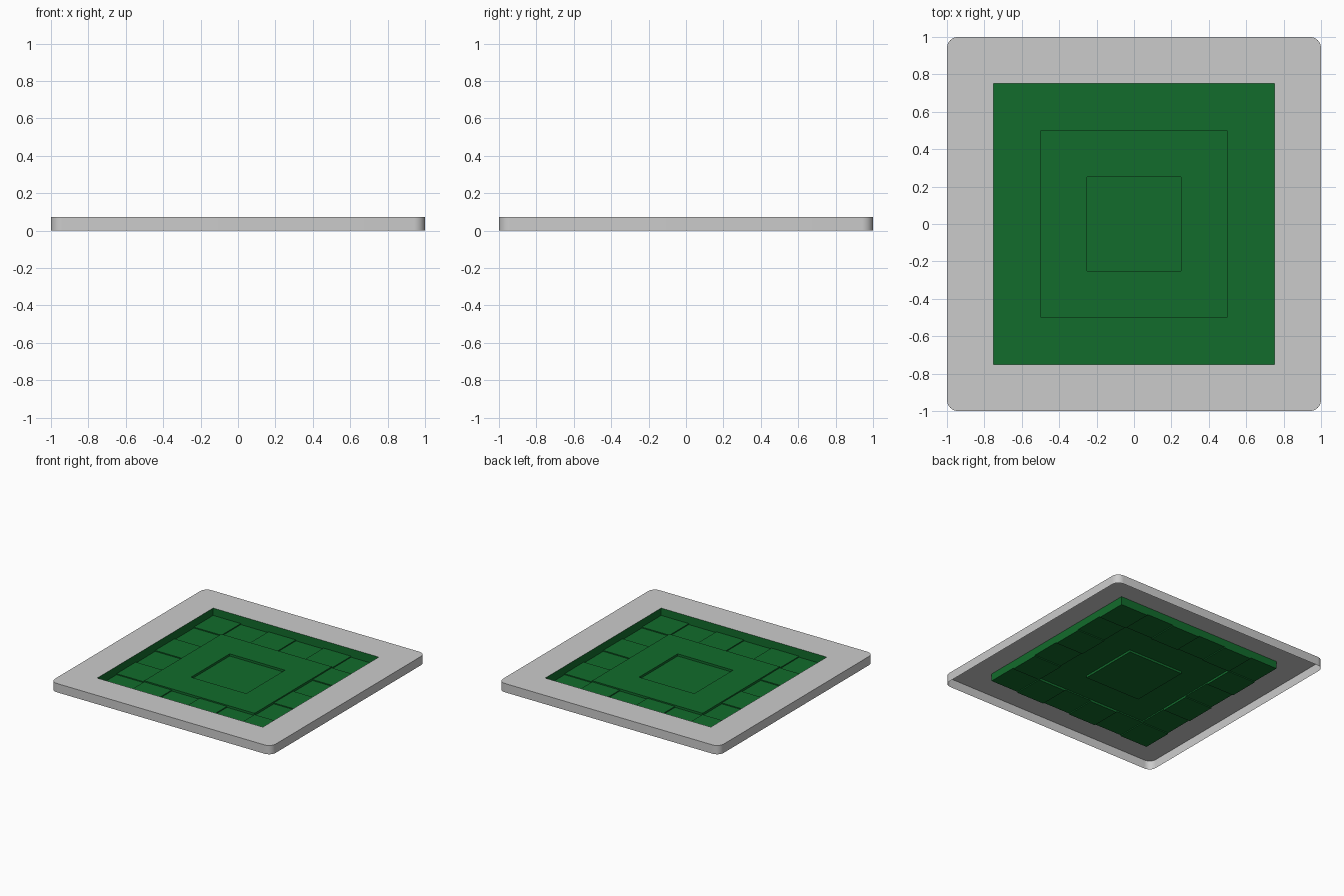
import bpy
import bmesh
from math import pi, sin, cos

if "Cube" in bpy.data.objects:
    bpy.data.objects.remove(bpy.data.objects["Cube"])

TOP = 0.072      # height of the rim
R = 0.06         # outer corner radius
SEG = 8          # segments per rounded corner
HOLE = 0.75      # half width of the recess
CELL = 0.25      # size of one floor cell
N = 6


def finish(name, bm, mat=None):
    bmesh.ops.remove_doubles(bm, verts=bm.verts, dist=1e-5)
    mesh = bpy.data.meshes.new(name)
    bm.to_mesh(mesh)
    bm.free()
    obj = bpy.data.objects.new(name, mesh)
    bpy.context.collection.objects.link(obj)
    if mat:
        mesh.materials.append(mat)
    return obj


def face(bm, pts):
    return bm.faces.new([bm.verts.new(p) for p in pts])


# Grey rim: flat top ring and thin outer skirt, open underneath
bm = bmesh.new()
outline = []
signs = [(1, 1), (-1, 1), (-1, -1), (1, -1)]
for k, (sx, sy) in enumerate(signs):
    for s in range(SEG + 1):
        a = k * pi / 2 + s / SEG * pi / 2
        outline.append((sx * (1 - R) + R * cos(a), sy * (1 - R) + R * sin(a)))
total = len(outline)
per = SEG + 1
for k in range(4):
    start = k * per + SEG // 2
    side = [outline[(start + i) % total] for i in range(per + 1)]
    for sx, sy in (signs[(k + 1) % 4], signs[k]):
        side.append((sx * HOLE, sy * HOLE))
    face(bm, [(x, y, TOP) for x, y in side])
for i in range(total):
    (x0, y0), (x1, y1) = outline[i], outline[(i + 1) % total]
    face(bm, [(x0, y0, 0), (x1, y1, 0), (x1, y1, TOP), (x0, y0, TOP)])
rim = finish("rim", bm)
bpy.context.view_layer.objects.active = rim
rim.select_set(True)
bpy.ops.object.shade_smooth_by_angle(angle=pi / 6)


# Green recessed floor: sunken centre, raised band, checkered outer cells
def height(i, j):
    if not (0 <= i < N and 0 <= j < N):
        return TOP
    if 2 <= i <= 3 and 2 <= j <= 3:
        return 0.004
    if 1 <= i <= 4 and 1 <= j <= 4:
        return 0.022
    return 0.004 if (i + j) % 2 == 0 else 0.012


green = bpy.data.materials.new("green")
green.diffuse_color = (0.006, 0.15, 0.025, 1)
green.use_nodes = True
green.node_tree.nodes["Principled BSDF"].inputs["Base Color"].default_value = green.diffuse_color
bm = bmesh.new()
for i in range(N):
    for j in range(N):
        x, y, h = i * CELL - HOLE, j * CELL - HOLE, height(i, j)
        corners = [(x, y), (x + CELL, y), (x + CELL, y + CELL), (x, y + CELL)]
        face(bm, [(px, py, h) for px, py in corners])
        # Step walls rise from the lower cell to its higher neighbours
        for k, (dx, dy) in enumerate([(0, -1), (1, 0), (0, 1), (-1, 0)]):
            up = height(i + dx, j + dy)
            if up > h + 1e-4:
                (ax, ay), (bx, by) = corners[k], corners[(k + 1) % 4]
                face(bm, [(bx, by, h), (ax, ay, h), (ax, ay, up), (bx, by, up)])
finish("recessed_floor", bm, green)
